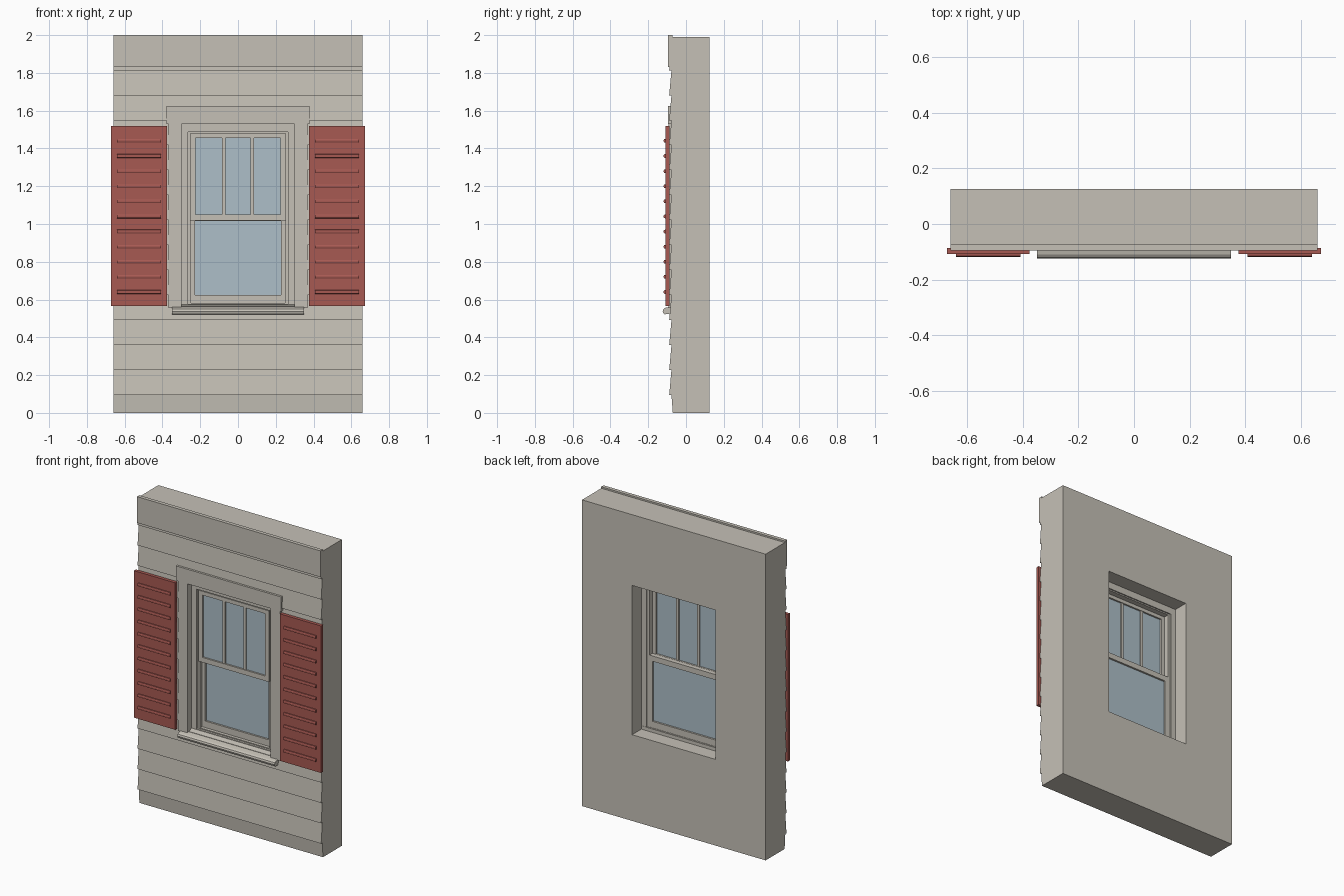
import bpy, bmesh

if "Cube" in bpy.data.objects:
    bpy.data.objects.remove(bpy.data.objects["Cube"])


def material(name, rgb):
    m = bpy.data.materials.new(name)
    m.diffuse_color = (*rgb, 1)
    m.use_nodes = True
    m.node_tree.nodes["Principled BSDF"].inputs["Base Color"].default_value = m.diffuse_color
    return m


PAINT = material("warm_grey_paint", (0.56, 0.53, 0.47))
RED = material("faded_red", (0.39, 0.10, 0.085))
GLASS = material("pale_blue_glass", (0.42, 0.52, 0.58))


def finish(name, bm, mat):
    bmesh.ops.recalc_face_normals(bm, faces=bm.faces)
    me = bpy.data.meshes.new(name)
    bm.to_mesh(me)
    bm.free()
    me.materials.append(mat)
    ob = bpy.data.objects.new(name, me)
    bpy.context.collection.objects.link(ob)
    return ob


def add_profile(bm, pts, x0, x1):
    """Closed (y, z) outline stretched from x0 to x1."""
    a = [bm.verts.new((x0, y, z)) for y, z in pts]
    b = [bm.verts.new((x1, y, z)) for y, z in pts]
    bm.faces.new(a)
    bm.faces.new(b[::-1])
    for i in range(len(pts)):
        j = (i + 1) % len(pts)
        bm.faces.new((a[i], b[i], b[j], a[j]))


def profile(name, pts, x0, x1, mat):
    bm = bmesh.new()
    add_profile(bm, pts, x0, x1)
    return finish(name, bm, mat)


def box(name, x0, x1, y0, y1, z0, z1, mat):
    return profile(name, [(y0, z0), (y1, z0), (y1, z1), (y0, z1)], x0, x1, mat)


def ring(name, outer, inner, y0, y1, mat):
    """Rectangular frame; outer and inner are (half width, bottom, top)."""
    bm = bmesh.new()

    def loop(r, y):
        w, b, t = r
        return [bm.verts.new((x, y, z)) for x, z in ((-w, b), (w, b), (w, t), (-w, t))]
    loops = [loop(outer, y0), loop(outer, y1), loop(inner, y1), loop(inner, y0)]
    for k in range(4):
        p, q = loops[k], loops[(k + 1) % 4]
        for i in range(4):
            j = (i + 1) % 4
            bm.faces.new((p[i], p[j], q[j], q[i]))
    return finish(name, bm, mat)


# Wall with lapped siding and a top board, as one outline
outline = [(0.125, 0), (-0.07, 0)]
for i in range(14):
    z = 0.095 + i * 0.1322
    outline += [(-0.077, z), (-0.089, z)]
outline += [(-0.088, 1.83), (-0.096, 1.83), (-0.096, 2.0), (-0.072, 2.0),
            (-0.072, 1.99), (0.125, 1.99)]
wall = profile("siding_wall", outline, -0.66, 0.66, PAINT)

# Window opening through the wall
cutter = box("opening_cutter", -0.30, 0.30, -0.3, 0.3, 0.56, 1.53, PAINT)
cutter.hide_render = True
mod = wall.modifiers.new("opening", "BOOLEAN")
mod.operation, mod.solver, mod.object = "DIFFERENCE", "EXACT", cutter
bpy.context.view_layer.objects.active = wall
bpy.ops.object.modifier_apply(modifier=mod.name)
bpy.data.objects.remove(cutter)

# Outer casing and head board
for side, s in (("left", -1), ("right", 1)):
    a, b = sorted((s * 0.298, s * 0.367))
    box(side + "_casing", a, b, -0.092, -0.06, 0.555, 1.535, PAINT)
box("head_casing", -0.378, 0.378, -0.096, -0.06, 1.53, 1.625, PAINT)

# Rounded sill, and its sloping part inside the opening
profile("sill", [(-0.065, 0.525), (-0.113, 0.522), (-0.12, 0.527), (-0.124, 0.538),
                 (-0.12, 0.549), (-0.11, 0.556), (-0.065, 0.566)], -0.349, 0.349, PAINT)
profile("inner_sill", [(-0.08, 0.555), (0.03, 0.555), (0.03, 0.582), (-0.04, 0.575),
                       (-0.08, 0.565)], -0.299, 0.299, PAINT)

# Jamb frame and stepped stop
ring("window_frame", (0.30, 0.558, 1.53), (0.265, 0.577, 1.486), -0.047, 0.028, PAINT)
ring("window_stop", (0.268, 0.565, 1.49), (0.250, 0.583, 1.478), -0.033, 0.02, PAINT)

# Upper sash in front, lower sash behind
ring("upper_sash", (0.253, 1.018, 1.48), (0.225, 1.05, 1.455), -0.042, -0.014, PAINT)
ring("lower_sash", (0.253, 0.582, 1.05), (0.228, 0.625, 1.015), -0.012, 0.018, PAINT)
box("upper_glass", -0.23, 0.23, -0.031, -0.025, 1.045, 1.46, GLASS)
box("lower_glass", -0.232, 0.232, 0.0, 0.006, 0.62, 1.02, GLASS)
for i, x in enumerate((-0.075, 0.075)):
    box(f"muntin_{i + 1}", x - 0.009, x + 0.009, -0.039, -0.017, 1.045, 1.46, PAINT)

# Shutters with eleven raised slats each
for side, s in (("left", -1), ("right", 1)):
    a, b = sorted((s * 0.376, s * 0.672))
    box(side + "_shutter", a, b, -0.108, -0.087, 0.565, 1.52, RED)
    bm = bmesh.new()
    a, b = sorted((s * 0.408, s * 0.64))
    for i in range(11):
        z = 0.64 + i * 0.08
        add_profile(bm, [(-0.106, z - 0.010), (-0.115, z - 0.009), (-0.118, z - 0.004),
                         (-0.118, z + 0.004), (-0.115, z + 0.009), (-0.106, z + 0.010)], a, b)
    finish(side + "_shutter_slats", bm, RED)
